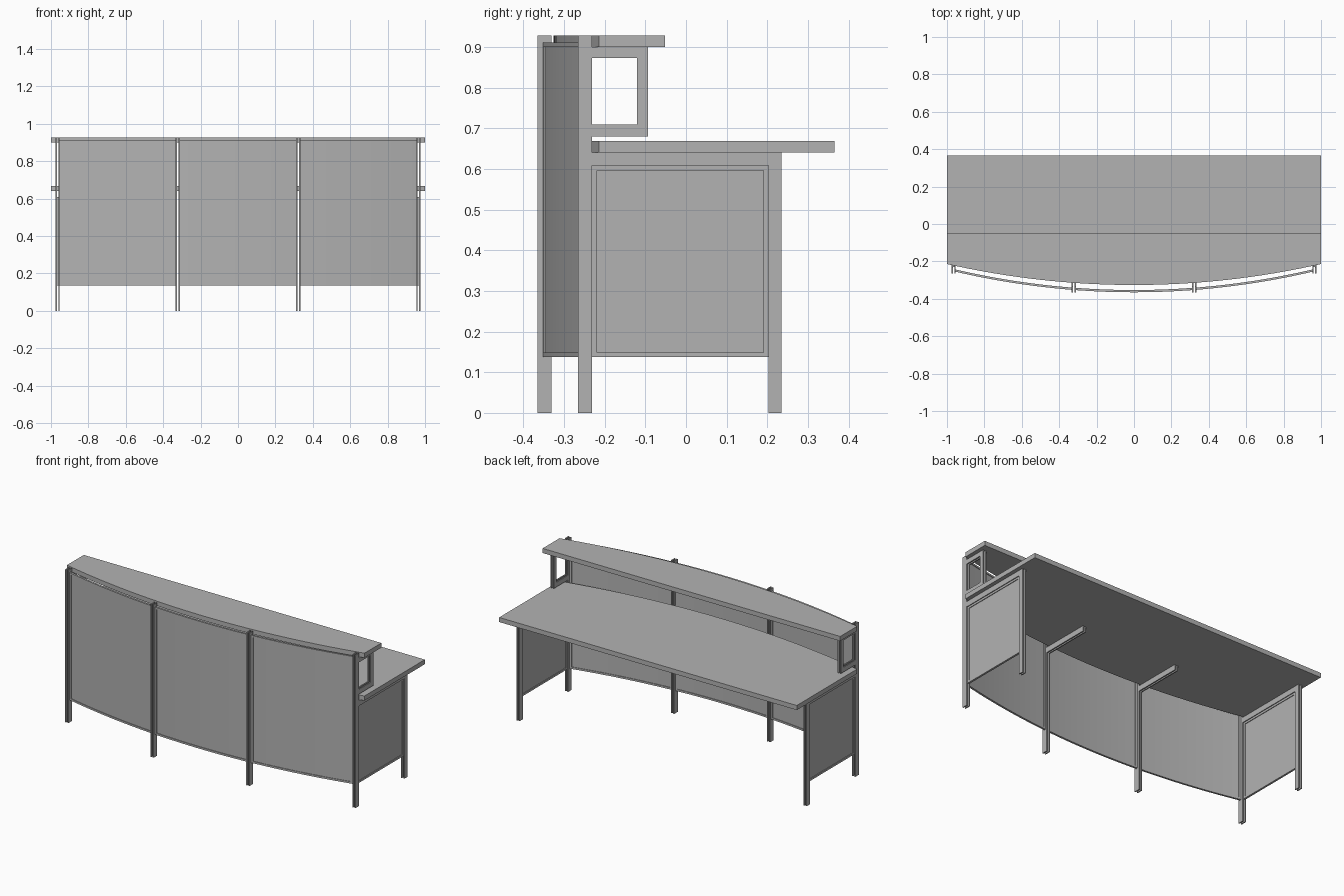
import bpy
import math

cube = bpy.data.objects.get("Cube")
if cube:
    bpy.data.objects.remove(cube, do_unlink=True)

grey = bpy.data.materials.new("plain grey")
grey.use_nodes = True
grey.diffuse_color = (0.45, 0.45, 0.45, 1)
grey.node_tree.nodes["Principled BSDF"].inputs["Base Color"].default_value = (0.45, 0.45, 0.45, 1)

OUTER, INNER = 0.965, 0.322     # post positions
BOTTOM, TOP = 0.137, 0.911      # front panel heights
DESK_Z, SHELF_Z = 0.64, 0.90    # undersides of the worktop and the shelf
THICK = 0.028


def make(name, verts, faces):
    mesh = bpy.data.meshes.new(name)
    mesh.from_pydata(verts, [], faces)
    mesh.materials.append(grey)
    obj = bpy.data.objects.new(name, mesh)
    bpy.context.collection.objects.link(obj)
    return obj


def prism(name, outline, z0, z1):
    """Extrude a counter-clockwise plan outline from z0 to z1."""
    n = len(outline)
    verts = [(x, y, z) for z in (z0, z1) for x, y in outline]
    faces = [tuple(reversed(range(n))), tuple(range(n, 2 * n))]
    faces += [(i, (i + 1) % n, n + (i + 1) % n, n + i) for i in range(n)]
    return make(name, verts, faces)


def box(name, x0, x1, y0, y1, z0, z1):
    return prism(name, [(x0, y0), (x1, y0), (x1, y1), (x0, y1)], z0, z1)


def plate_pair(name, x, y0, y1, z0, z1):
    """Two thin parallel plates with a slot between them."""
    for side, s in (("right", -1), ("left", 1)):
        c = x + s * 0.0075
        box(f"{name}_{side}_plate", c - 0.0035, c + 0.0035, y0, y1, z0, z1)


def arc_y(x, apex, radius):
    return apex + radius - math.sqrt(radius * radius - x * x)


def arc_points(x0, x1, apex, radius, steps):
    xs = [x0 + (x1 - x0) * i / steps for i in range(steps + 1)]
    return [(x, arc_y(x, apex, radius)) for x in xs]


def curved_slab(name, x0, x1, depth, z0, z1):
    """Bowed strip following the front of the desk."""
    steps = 16 if x1 - x0 > 0.1 else 1
    front = arc_points(x0, x1, -0.359 - depth / 2, 4.2, steps)
    back = [(x, y + depth) for x, y in reversed(front)]
    obj = prism(name, front + back, z0, z1)
    bpy.ops.object.select_all(action="DESELECT")
    obj.select_set(True)
    bpy.context.view_layer.objects.active = obj
    bpy.ops.object.shade_smooth_by_angle(angle=math.radians(30))


def bowed_top(name, back_y, z):
    """Board with a straight back and a bowed front edge."""
    outline = arc_points(-1, 1, -0.326, 4.52, 40) + [(1, back_y), (-1, back_y)]
    prism(name, outline, z, z + THICK)


# Worktop and raised shelf
bowed_top("worktop", 0.365, DESK_Z)
bowed_top("shelf", -0.052, SHELF_Z)

# Front posts
for label, x in (("outer_right", -OUTER), ("inner_right", -INNER),
                 ("inner_left", INNER), ("outer_left", OUTER)):
    y0 = -0.265 if abs(x) == OUTER else -0.365
    plate_pair(f"{label}_post", x, y0, y0 + 0.034, 0, SHELF_Z + THICK)

# Curved front panels in thin frames
for label, c in (("right", -0.6435), ("middle", 0), ("left", 0.6435)):
    a, b = c - 0.311, c + 0.311
    curved_slab(f"{label}_front_panel", a + 0.01, b - 0.01, 0.004, BOTTOM + 0.005, TOP - 0.005)
    curved_slab(f"{label}_bottom_rail", a, b, 0.012, BOTTOM, BOTTOM + 0.011)
    curved_slab(f"{label}_top_rail", a, b, 0.012, TOP - 0.011, TOP)
    for side, x in (("right", a), ("left", b - 0.013)):
        curved_slab(f"{label}_{side}_stile", x, x + 0.013, 0.012, BOTTOM + 0.011, TOP - 0.011)

for label, s in (("right", -1), ("left", 1)):
    x = s * OUTER

    # Rear leg and the bar below the worktop
    plate_pair(f"{label}_rear_leg", x, 0.203, 0.235, 0, DESK_Z)
    plate_pair(f"{label}_side_bar", x, -0.231, 0.203, 0.608, DESK_Z)

    # Framed side panel
    y0, y1, z0, z1, w = -0.231, 0.203, BOTTOM, 0.608, 0.012
    box(f"{label}_side_panel", x - 0.002, x + 0.002, y0 + w, y1 - w, z0 + w, z1 - w)
    for part, dims in (("bottom", (y0, y1, z0, z0 + w)),
                       ("top", (y0, y1, z1 - w, z1)),
                       ("front", (y0, y0 + w, z0 + w, z1 - w)),
                       ("back", (y1 - w, y1, z0 + w, z1 - w))):
        box(f"{label}_side_frame_{part}", x - 0.006, x + 0.006, *dims)

    # Open bracket carrying the shelf
    plate_pair(f"{label}_bracket_top", x, -0.231, -0.094, 0.873, SHELF_Z)
    plate_pair(f"{label}_bracket_bottom", x, -0.231, -0.094, 0.68, 0.709)
    plate_pair(f"{label}_bracket_upright", x, -0.12, -0.094, 0.709, 0.873)

    # Arm from the inner post under the worktop
    plate_pair(f"{label}_worktop_arm", s * INNER, -0.331, -0.03, 0.608, DESK_Z)
